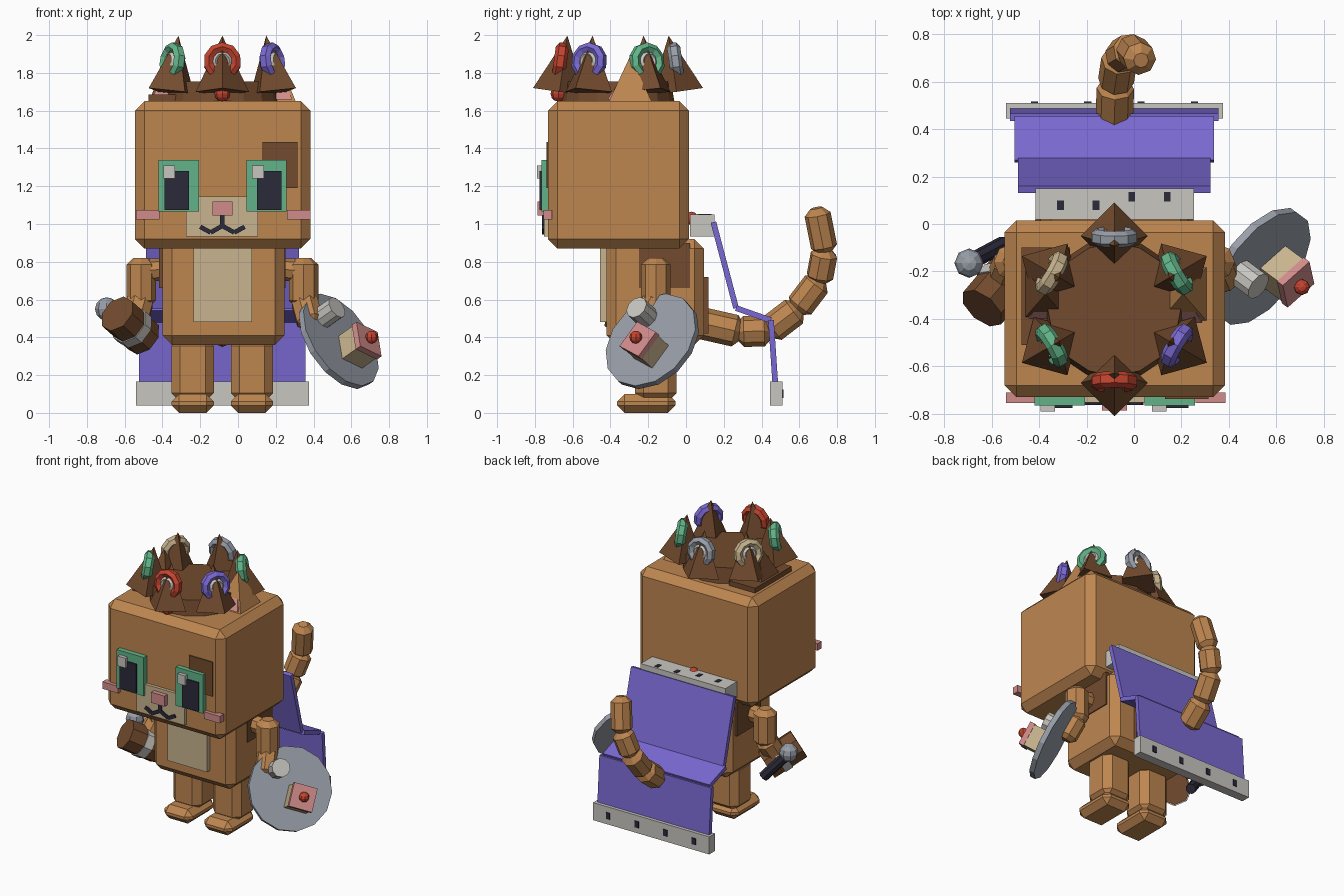
import bpy, bmesh, math
from mathutils import Vector, Matrix

if "Cube" in bpy.data.objects:
    bpy.data.objects.remove(bpy.data.objects["Cube"])

def colour(name, hexa):
    rgb = [int(hexa[i:i + 2], 16) / 255 for i in (0, 2, 4)]
    m = bpy.data.materials.new(name)
    m.diffuse_color = [((c + .055) / 1.055) ** 2.4 for c in rgb] + [1]
    m.use_nodes = True
    m.node_tree.nodes["Principled BSDF"].inputs["Base Color"].default_value = m.diffuse_color
    return m

TAN, BROWN = colour("tan fur", "BE8650"), colour("brown", "734B2E")
PURPLE, CREAM = colour("purple", "7A69D2"), colour("cream", "C8B48E")
WHITE, GREY = colour("off white", "C8C6C0"), colour("grey metal", "989EA8")
GREEN, PINK = colour("green", "62B488"), colour("pink", "D08C8A")
RED, DARK = colour("red", "C4442F"), colour("dark", "2B2A3A")
CX = -.083      # centre line of the figure
CC = Vector((CX, -.36, 0))

def finish(name, bm, mat, mtx=None):
    if mtx:
        bm.transform(mtx)
    bmesh.ops.recalc_face_normals(bm, faces=bm.faces)
    me = bpy.data.meshes.new(name)
    bm.to_mesh(me)
    bm.free()
    me.materials.append(mat)
    ob = bpy.data.objects.new(name, me)
    bpy.context.collection.objects.link(ob)
    return ob

def box(name, lo, hi, mat, bevel=0, mtx=None):
    bm = bmesh.new()
    bmesh.ops.create_cube(bm, size=1)
    for v in bm.verts:
        v.co = [lo[i] + (v.co[i] + .5) * (hi[i] - lo[i]) for i in range(3)]
    if bevel:
        bmesh.ops.bevel(bm, geom=bm.edges[:], offset=bevel, segments=1, affect='EDGES')
    return finish(name, bm, mat, mtx)

def rod(name, p, q, mat, r, sides=8, ends=0, r2=None):
    """Cylinder or cone from p to q; 'ends' chamfers the two caps."""
    p, q = Vector(p), Vector(q)
    bm = bmesh.new()
    bmesh.ops.create_cone(bm, cap_ends=True, segments=sides, radius1=r,
                          radius2=r if r2 is None else r2, depth=(q - p).length)
    if ends:
        rim = [e for e in bm.edges if abs(e.verts[0].co.z - e.verts[1].co.z) < 1e-5]
        bmesh.ops.bevel(bm, geom=rim, offset=ends, segments=1, affect='EDGES')
    rot = (q - p).to_track_quat('Z', 'Y').to_matrix().to_4x4()
    return finish(name, bm, mat, Matrix.Translation((p + q) / 2) @ rot)

def ball(name, c, r, mat):
    bm = bmesh.new()
    bmesh.ops.create_uvsphere(bm, u_segments=8, v_segments=6, radius=r)
    return finish(name, bm, mat, Matrix.Translation(c))

def pyramid(name, hx, hy, apex, mat, mtx):
    bm = bmesh.new()
    base = [bm.verts.new((x * hx, y * hy, 0)) for x, y in ((-1, -1), (1, -1), (1, 1), (-1, 1))]
    top = bm.verts.new(apex)
    bm.faces.new(base)
    for i in range(4):
        bm.faces.new((base[i], base[(i + 1) % 4], top))
    return finish(name, bm, mat, mtx)

def arch(name, r0, r1, depth, mat, mtx, gap=75, n=8):
    """Horseshoe in the local xz plane, open at the bottom, thinner at its rims."""
    bm = bmesh.new()
    rings = []
    rm, h = (r0 + r1) / 2, depth / 2
    for i in range(n + 1):
        a = math.radians(-90 + gap / 2 + (360 - gap) * i / n)
        prof = ((r0, -h * .5), (rm, -h), (r1, -h * .5), (r1, h * .5), (rm, h), (r0, h * .5))
        rings.append([bm.verts.new((r * math.cos(a), y, r * math.sin(a))) for r, y in prof])
    for a, b in zip(rings, rings[1:]):
        for k in range(6):
            bm.faces.new((a[k], a[(k + 1) % 6], b[(k + 1) % 6], b[k]))
    bm.faces.new(rings[0])
    bm.faces.new(rings[-1])
    return finish(name, bm, mat, mtx)

# Head, body and fur patches
box("head", (-.545, -.73, .87), (.383, .015, 1.65), TAN, .05)
box("body", (-.40, -.42, .36), (.245, .095, .92), TAN, .05)
box("chest_patch", (-.235, -.455, .48), (.075, -.41, .88), CREAM)
box("face_patch", (.13, -.738, 1.19), (.315, -.72, 1.435), BROWN)
box("crown_patch", (-.475, -.51, 1.64), (-.27, -.10, 1.685), BROWN)
for s in (-1, 1):
    x = CX + s * .3225
    box("side_patch", (x - .012, -.25, .66), (x + .012, .02, .9), BROWN)
box("back_patch", (-.25, .08, .42), (.08, .12, .72), BROWN)

# Eyes
for x0, xd, xh in ((-.42, -.39, -.395), (.045, .10, .075)):
    box("eye_frame", (x0, -.765, 1.065), (x0 + .213, -.72, 1.34), GREEN)
    box("pupil", (xd, -.775, 1.075), (xd + .13, -.764, 1.28), DARK)
    box("eye_glint", (xh, -.79, 1.24), (xh + .062, -.764, 1.31), WHITE)

# Muzzle, nose, mouth and cheeks
box("muzzle", (-.275, -.752, .935), (.105, -.72, 1.145), CREAM)
box("nose", (-.135, -.785, 1.045), (-.03, -.74, 1.12), PINK)
mouth = ((-.2, .985), (-.145, .955), (-.083, .99), (-.02, .955), (.035, .985))
strokes = list(zip(mouth, mouth[1:])) + [((-.083, .98), (-.083, 1.05))]
for (xa, za), (xb, zb) in strokes:
    d = Vector((xb - xa, 0, zb - za))
    m = Matrix.Translation(((xa + xb) / 2, -.756, (za + zb) / 2)) @ Matrix.Rotation(-math.atan2(d.z, d.x), 4, 'Y')
    h = d.length / 2
    box("mouth_stroke", (-h, -.006, -.012), (h, .006, .012), DARK, 0, m)
for x in (-.54, .26):
    box("cheek", (x, -.755, 1.025), (x + .125, -.71, 1.075), PINK)

# Ears with pink inside
for s, mat in ((-1, BROWN), (1, TAN)):
    at = Matrix.Translation((CX + s * .29, -.295, 1.645))
    pyramid("ear", .10, .115, (0, 0, .245), mat, at)
    pyramid("inner_ear", .06, .04, (0, .05, .14), PINK,
            Matrix.Translation((CX + s * .31, -.375, 1.66)))

# Legs and feet
for s in (-1, 1):
    x = CX + s * .157
    box("leg", (x - .112, -.27, .06), (x + .112, -.05, .40), TAN, .045)
    box("foot", (x - .112, -.365, 0), (x + .112, -.055, .1), TAN, .04)

# Arms
for s in (-1, 1):
    rod("upper_arm", (CX + s * .43, -.16, .82), (CX + s * .43, -.16, .56), TAN, .078, 8, .035)
    rod("shoulder", (CX + s * .28, -.16, .76), (CX + s * .44, -.16, .755), TAN, .06, 8)
    rod("forearm", (CX + s * .43, -.15, .61), (CX + s * .47, -.24, .46), TAN, .075, 8, .03)

# Mallet in one hand: banded barrel, grip and pommel
a, b = Vector((-.64, -.355, .525)), Vector((-.50, -.19, .40))
rod("mallet_head", a, b, BROWN, .105)
rod("mallet_band", a.lerp(b, .45), a.lerp(b, .68), WHITE, .112)
rod("mallet_grip", (-.70, -.165, .55), (-.55, -.085, .37), DARK, .035)
ball("mallet_pommel", (-.695, -.165, .55), .062, GREY)

# Round tray in the other hand, with a cake slice, cherry and cup
n = Vector((.70, -.52, .49)).normalized()
side = Vector((0, 0, 1)).cross(n).normalized()
up = n.cross(side)
C = Vector((.535, -.18, .38))
rod("tray", C - n * .02, C + n * .015, GREY, .28, 14)
basis = Matrix((side, up, n)).transposed().to_4x4()
spot = C + Vector((.05, .005, -.065))
M = Matrix.Translation(spot) @ basis @ Matrix.Rotation(-.4, 4, 'Z')
box("cake", (-.075, -.075, .01), (.075, .075, .12), CREAM, 0, M)
box("cake_icing", (-.08, -.08, .12), (.08, .08, .155), PINK, 0, M)
ball("cherry", spot + n * .175, .034, RED)
cup = C + Vector((-.095, -.02, .12))
rod("cup", cup, cup + n * .12, WHITE, .062, 10)

# Tail: a chain of chamfered segments
tail = [(CX, .06, .48), (CX, .28, .43), (CX, .44, .435), (CX + .005, .59, .55),
        (-.06, .705, .70), (-.01, .735, .86), (.03, .69, 1.085)]
for i, (p, q) in enumerate(zip(tail, tail[1:])):
    p, q = Vector(p), Vector(q)
    d = (q - p) * .06
    rod("tail_segment", p - d, q + (d if i < 5 else d * 0), TAN, .085 - .003 * i, 8, .035)

# Cape: stepped panels with a flared width, collar and hem
line = [(.145, 1.01, .385), (.265, .555, .405), (.45, .49, .42), (.475, .12, .44)]
for k, ((y0, z0, w0), (y1, z1, w1)) in enumerate(zip(line, line[1:])):
    bm = bmesh.new()
    nrm = Vector((0, z0 - z1, y1 - y0)).normalized() * .015
    vs = [[bm.verts.new(Vector((CX + s * w1, y, z)) + nrm * t) for s, y, z in
           ((-1, y0, z0), (1, y0, z0), (1, y1, z1), (-1, y1, z1))] for t in (-1, 1)]
    bm.faces.new(vs[0])
    bm.faces.new(vs[1])
    for i in range(4):
        j = (i + 1) % 4
        bm.faces.new((vs[0][i], vs[0][j], vs[1][j], vs[1][i]))
    finish("cape_panel", bm, PURPLE)
box("cape_collar", (-.415, .02, .935), (.252, .15, 1.05), WHITE)
box("cape_hem", (-.54, .445, .04), (.375, .51, .165), WHITE)
for i in range(4):
    x = -.31 + .15 * i
    y = .08 if i < 2 else .115
    box("collar_spot", (x - .014, y - .02, 1.045), (x + .014, y + .02, 1.054), DARK)
    x = -.42 + .225 * i
    box("hem_spot", (x - .015, .505, .08), (x + .015, .516, .125), DARK)
ball("cape_clasp", (CX, .03, 1.03), .035, RED)

# Crown: drum, six spikes, each with a coloured horseshoe and pale lining
rod("crown_drum", CC + Vector((0, 0, 1.64)), CC + Vector((0, 0, 1.755)), BROWN, .30, 16, 0, .28)
for i, mat in enumerate((RED, PURPLE, GREEN, GREY, CREAM, GREEN)):
    turn = Matrix.Translation(CC) @ Matrix.Rotation(math.radians(60 * i), 4, 'Z')
    tilt = Matrix.Rotation(math.radians(-8), 4, 'X')
    place = turn @ Matrix.Translation((0, -.31, 1.70)) @ tilt
    pyramid("crown_spike", .1, .1, (0, 0, .30), BROWN, place @ Matrix.Rotation(math.pi / 4, 4, 'Z'))
    gem = turn @ Matrix.Translation((0, -.305, 1.86)) @ tilt
    arch("crown_arch", .05, .1, .07, mat, gem)
    arch("arch_lining", .022, .053, .06, WHITE, gem, 110)
ball("crown_jewel", (CX, -.675, 1.69), .042, RED)
